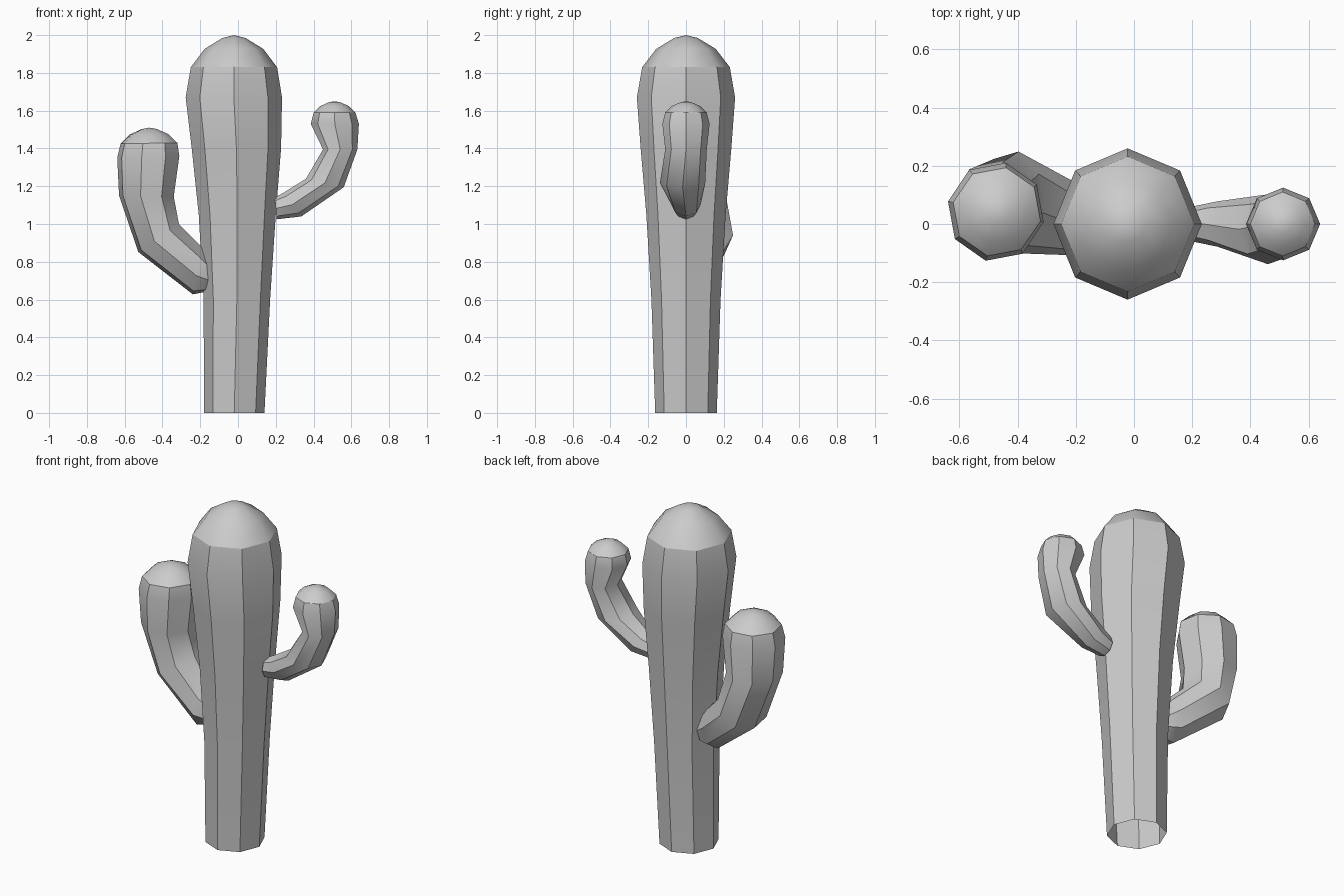
import bpy, bmesh, math
from mathutils import Vector

if "Cube" in bpy.data.objects:
    bpy.data.objects.remove(bpy.data.objects["Cube"])

SIDES = 8
DOME = [(0.68, 0.57), (0.27, 0.91)]  # (width factor, height factor)


def stem(name, rings, top, phase=0, cap_base=True):
    """Loft of octagons with a rounded smooth tip.
    ring = inner x, inner z, outer x, outer z, centre y, half width in y"""
    bm = bmesh.new()
    loops = []

    def add_loop(c, u, ry):
        angles = [math.radians(phase) + math.tau * i / SIDES for i in range(SIDES)]
        loops.append([bm.verts.new(c + u * math.cos(t) + Vector((0, ry * math.sin(t), 0)))
                      for t in angles])

    for ix, iz, ox, oz, y, ry in rings:
        c = Vector(((ix + ox) / 2, y, (iz + oz) / 2))
        u = Vector(((ox - ix) / 2, 0, (oz - iz) / 2))
        add_loop(c, u, ry)
    rise = top - c.z
    for w, h in DOME:
        add_loop(c + Vector((0, 0, rise * h)), u * w, ry * w)
    tip = bm.verts.new((c.x, c.y, top))

    for a, b in zip(loops, loops[1:]):
        for i in range(SIDES):
            j = (i + 1) % SIDES
            bm.faces.new((a[i], a[j], b[j], b[i]))
    for i in range(SIDES):
        bm.faces.new((loops[-1][i], loops[-1][(i + 1) % SIDES], tip))
    if cap_base:
        bm.faces.new(loops[0])
    bmesh.ops.recalc_face_normals(bm, faces=bm.faces)

    # smooth along the stem, crisp ribs and a crisp line under the dome
    for f in bm.faces:
        f.smooth = True
    n = len(rings)
    for a, b in zip(loops[:n], loops[1:n]):
        for v, w in zip(a, b):
            bm.edges.get((v, w)).smooth = False
    for k in (0, n - 1):
        for i in range(SIDES):
            bm.edges.get((loops[k][i], loops[k][(i + 1) % SIDES])).smooth = False

    mesh = bpy.data.meshes.new(name)
    bm.to_mesh(mesh)
    bm.free()
    bpy.context.collection.objects.link(bpy.data.objects.new(name, mesh))


# main trunk, open underneath
trunk = [(-0.18, 0.14, 0, 0.163), (-0.182, 0.17, 0.6, 0.183),
         (-0.208, 0.20, 1.05, 0.21), (-0.245, 0.228, 1.4, 0.24),
         (-0.277, 0.233, 1.67, 0.26), (-0.25, 0.207, 1.83, 0.232)]
stem("trunk", [(l, z, r, z, 0, ry) for l, r, z, ry in trunk], 2.0, cap_base=False)

# large low arm
stem("left_arm", [
    (-0.14, 0.80, -0.165, 0.64, 0.02, 0.095),
    (-0.19, 0.88, -0.24, 0.625, 0.02, 0.13),
    (-0.31, 1.00, -0.53, 0.85, 0.075, 0.178),
    (-0.337, 1.145, -0.633, 1.15, 0.05, 0.165),
    (-0.307, 1.36, -0.643, 1.35, 0.042, 0.172),
    (-0.318, 1.43, -0.625, 1.425, 0.042, 0.155)], 1.51, phase=12)

# small high arm
stem("right_arm", [
    (0.195, 1.14, 0.205, 1.025, 0, 0.06),
    (0.24, 1.165, 0.335, 1.04, 0, 0.078),
    (0.36, 1.24, 0.56, 1.195, -0.018, 0.12),
    (0.45, 1.395, 0.632, 1.395, 0, 0.11),
    (0.385, 1.53, 0.64, 1.53, 0, 0.125),
    (0.40, 1.59, 0.622, 1.59, 0, 0.11)], 1.65)
